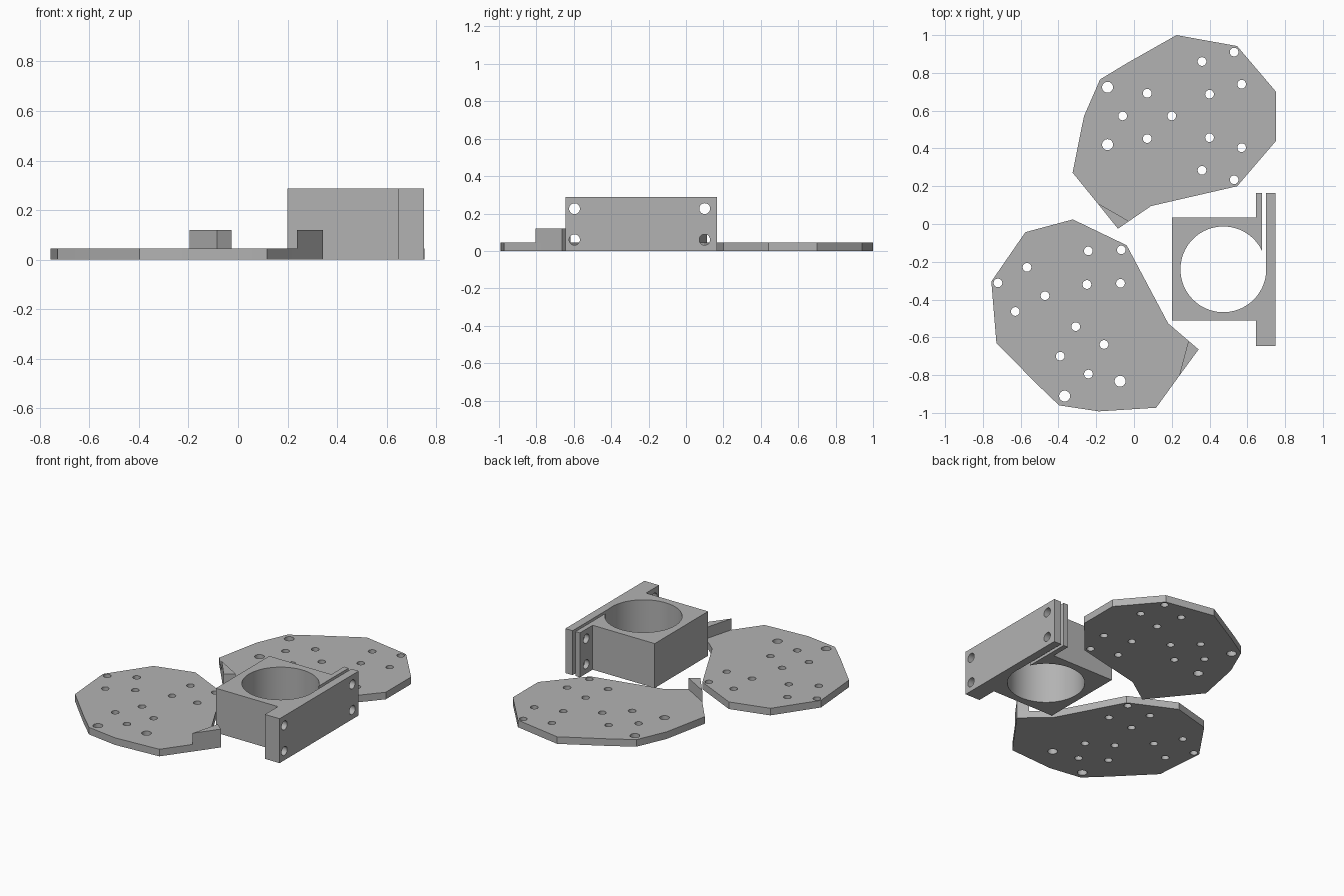
import bpy, bmesh, math
from mathutils import Matrix, Vector

cube = bpy.data.objects.get("Cube")
if cube:
    bpy.data.objects.remove(cube, do_unlink=True)

grey = bpy.data.materials.new("plain grey")
grey.use_nodes = True
grey.diffuse_color = (0.45, 0.45, 0.45, 1)
grey.node_tree.nodes["Principled BSDF"].inputs["Base Color"].default_value = grey.diffuse_color


def add_object(name, bm):
    """Turn a bmesh into a scene object."""
    bmesh.ops.recalc_face_normals(bm, faces=bm.faces)
    mesh = bpy.data.meshes.new(name)
    bm.to_mesh(mesh)
    bm.free()
    mesh.materials.append(grey)
    obj = bpy.data.objects.new(name, mesh)
    bpy.context.collection.objects.link(obj)
    return obj


def prism(name, outline, low, high):
    """Extrude a flat outline upwards from low to high."""
    bm = bmesh.new()
    face = bm.faces.new([bm.verts.new((x, y, low)) for x, y in outline])
    top = bmesh.ops.extrude_face_region(bm, geom=[face])["geom"]
    verts = [v for v in top if isinstance(v, bmesh.types.BMVert)]
    bmesh.ops.translate(bm, vec=(0, 0, high - low), verts=verts)
    return add_object(name, bm)


def cylinder(bm, centre, radius, depth, axis="Z", sides=32):
    """Add a cylinder along the given axis."""
    turn = Matrix.Rotation(math.pi / 2, 4, "Y") if axis == "X" else Matrix()
    bmesh.ops.create_cone(bm, cap_ends=True, segments=sides, radius1=radius, radius2=radius,
                          depth=depth, matrix=Matrix.Translation(centre) @ turn)


def cut(obj, bm):
    """Subtract the bmesh from the object and drop the cutter."""
    cutter = add_object("cutter", bm)
    cutter.hide_render = True
    mod = obj.modifiers.new("cut", "BOOLEAN")
    mod.operation, mod.solver, mod.object = "DIFFERENCE", "EXACT", cutter
    bpy.context.view_layer.objects.active = obj
    bpy.ops.object.modifier_apply(modifier=mod.name)
    bpy.data.objects.remove(cutter, do_unlink=True)


def smooth(obj):
    bpy.ops.object.select_all(action="DESELECT")
    obj.select_set(True)
    bpy.context.view_layer.objects.active = obj
    bpy.ops.object.shade_smooth_by_angle(angle=math.radians(20))


# Drilled plates: the second is the first turned about its pointed tip
PLATE_TOP, TAB_TOP = 0.046, 0.119
TIP = Vector((-0.085, -0.025))
OUTLINE = [TIP, (0.09, 0.095), (0.546, 0.2), (0.752, 0.44), (0.752, 0.7), (0.546, 0.942),
           (0.225, 1.0), (-0.04, 0.85), (-0.18, 0.765), (-0.265, 0.57), (-0.325, 0.272),
           (-0.195, 0.112)]
TAB = [TIP, (-0.027, 0.015), (-0.195, 0.112)]
AXIS = 0.572
# x, distance from the plate's axis, radius
HOLES = [(-0.14, 0.152, 0.029), (0.07, 0.12, 0.023), (0.4, 0.115, 0.023),
         (0.36, 0.288, 0.023), (0.53, 0.338, 0.023), (0.57, 0.168, 0.023),
         (-0.06, 0, 0.023), (0.2, 0, 0.023)]


def build_plate(prefix, tip, angle):
    turn = Matrix.Rotation(math.radians(angle), 2)

    def place(p):
        return turn @ (Vector(p) - TIP) + Vector(tip)

    plate = prism(prefix + "_plate", [place(p) for p in OUTLINE], 0, PLATE_TOP)
    bm = bmesh.new()
    for x, offset, radius in HOLES:
        for side in ((-1, 1) if offset else (1,)):
            spot = place((x, AXIS + side * offset))
            cylinder(bm, (*spot, PLATE_TOP / 2), radius, 0.2)
    cut(plate, bm)
    smooth(plate)
    prism(prefix + "_tab", [place(p) for p in TAB], PLATE_TOP, TAB_TOP)


build_plate("back", TIP, 0)
build_plate("front", (0.342, -0.664), 105)

# Clamp block with a flange on its left side
HEIGHT = 0.288
clamp = prism("clamp_block",
              [(0.2, -0.512), (0.645, -0.512), (0.645, -0.645), (0.75, -0.645),
               (0.75, 0.165), (0.645, 0.165), (0.645, 0.035), (0.2, 0.035)], 0, HEIGHT)

# Round bore
bm = bmesh.new()
cylinder(bm, (0.473, -0.24, HEIGHT / 2), 0.227, 1, sides=80)
cut(clamp, bm)

# Clamping slot from the bore to the back end
bm = bmesh.new()
bmesh.ops.create_cube(bm, size=1, matrix=Matrix.Translation((0.688, 0, HEIGHT / 2))
                      @ Matrix.Diagonal((0.02, 0.46, 1, 1)))
cut(clamp, bm)

# Bolt holes through the flange ends
bm = bmesh.new()
for y in (-0.596, 0.1):
    for z in (0.06, 0.226):
        cylinder(bm, (0.7, y, z), 0.029, 0.3, axis="X")
cut(clamp, bm)
smooth(clamp)
